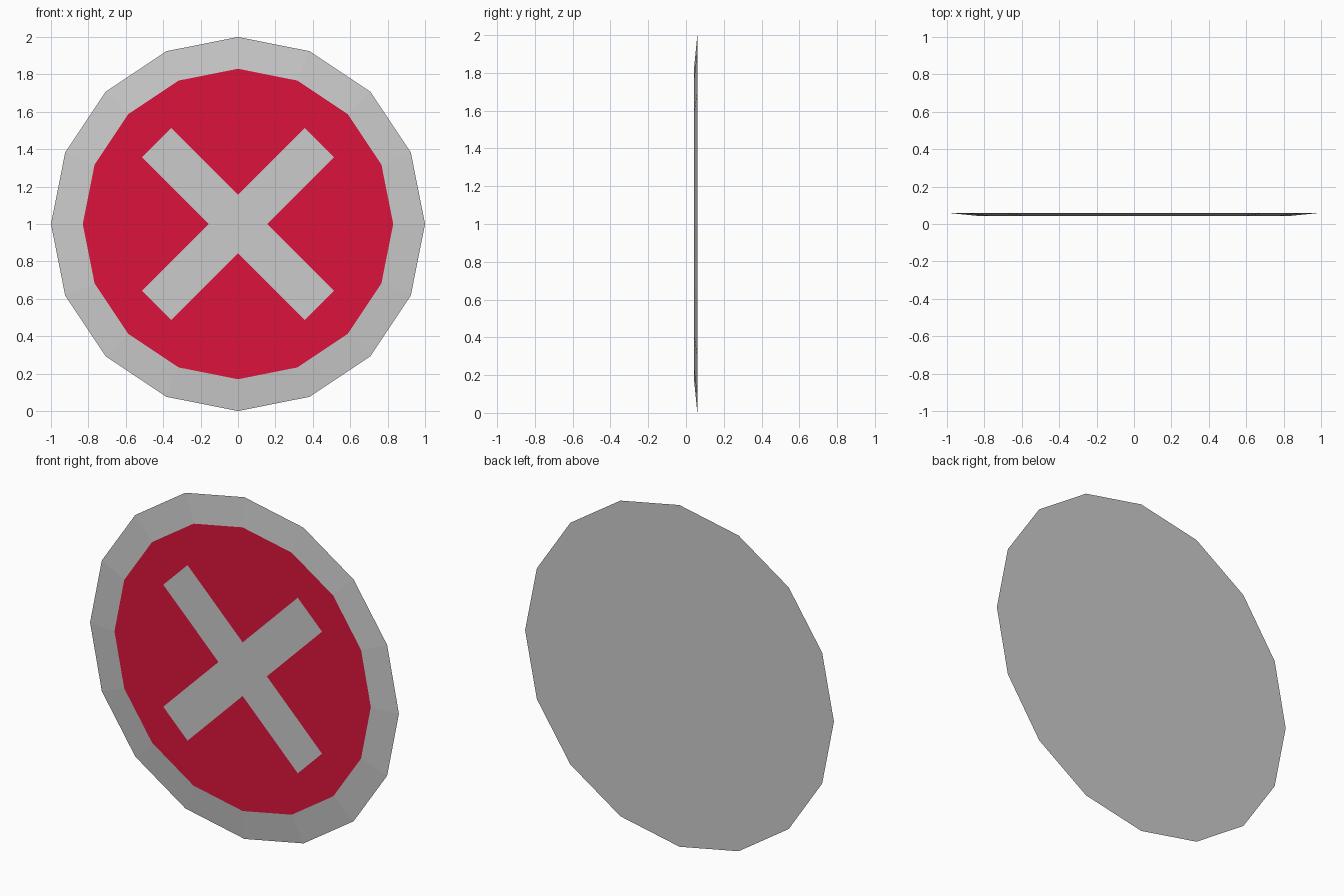
import bpy, math

if "Cube" in bpy.data.objects:
    bpy.data.objects.remove(bpy.data.objects["Cube"])

SIDES, CENTRE_Z = 16, 1.0
R_OUT, R_IN = 1.0, 0.83
BACK_Y, FRONT_Y = 0.06, 0.043


def ring(radius, y):
    """Points of a 16-sided ring, counter-clockwise seen from the front."""
    return [(radius * math.cos(2 * math.pi * i / SIDES), y,
             radius * math.sin(2 * math.pi * i / SIDES)) for i in range(SIDES)]


def quarter_turns(points):
    """Four copies of a 2D point list, each rotated a further 90 degrees."""
    out = []
    for _ in range(4):
        out.append([(x, FRONT_Y, z) for x, z in points])
        points = [(-z, x) for x, z in points]
    return out


def make(name, verts, faces, material=None):
    mesh = bpy.data.meshes.new(name)
    mesh.from_pydata(verts, [], faces)
    mesh.update()
    if material:
        mesh.materials.append(material)
    obj = bpy.data.objects.new(name, mesh)
    obj.location.z = CENTRE_Z
    bpy.context.collection.objects.link(obj)
    return obj


red = bpy.data.materials.new("red")
red.diffuse_color = (0.716, 0.007, 0.045, 1)
red.use_nodes = True
red.node_tree.nodes["Principled BSDF"].inputs["Base Color"].default_value = red.diffuse_color

# Grey body: flat back and sloping rim
faces = [tuple(reversed(range(SIDES)))]
for i in range(SIDES):
    j = (i + 1) % SIDES
    faces.append((i, j, SIDES + j, SIDES + i))
make("rim_and_back", ring(R_OUT, BACK_Y) + ring(R_IN, FRONT_Y), faces)

# Diagonal cross set flush into the front
NOTCH, TIP_A, TIP_B = 0.157, 0.357, 0.514
arms = quarter_turns([(NOTCH, 0), (TIP_B, TIP_A), (TIP_A, TIP_B)])
cross = [p for arm in arms for p in arm]
make("cross", cross, [tuple(range(len(cross)))])

# Red panel: four equal pieces filling the space between cross and rim
MID = (TIP_A + TIP_B) / 2
outer = [(x, z) for x, _, z in ring(R_IN, FRONT_Y)[2:7]]
piece = outer + [(-MID, MID), (-TIP_A, TIP_B), (0, NOTCH), (TIP_A, TIP_B), (MID, MID)]
pieces = quarter_turns(piece)
n = len(piece)
make("red_panel", [p for q in pieces for p in q],
     [tuple(range(k * n, k * n + n)) for k in range(4)], red)
